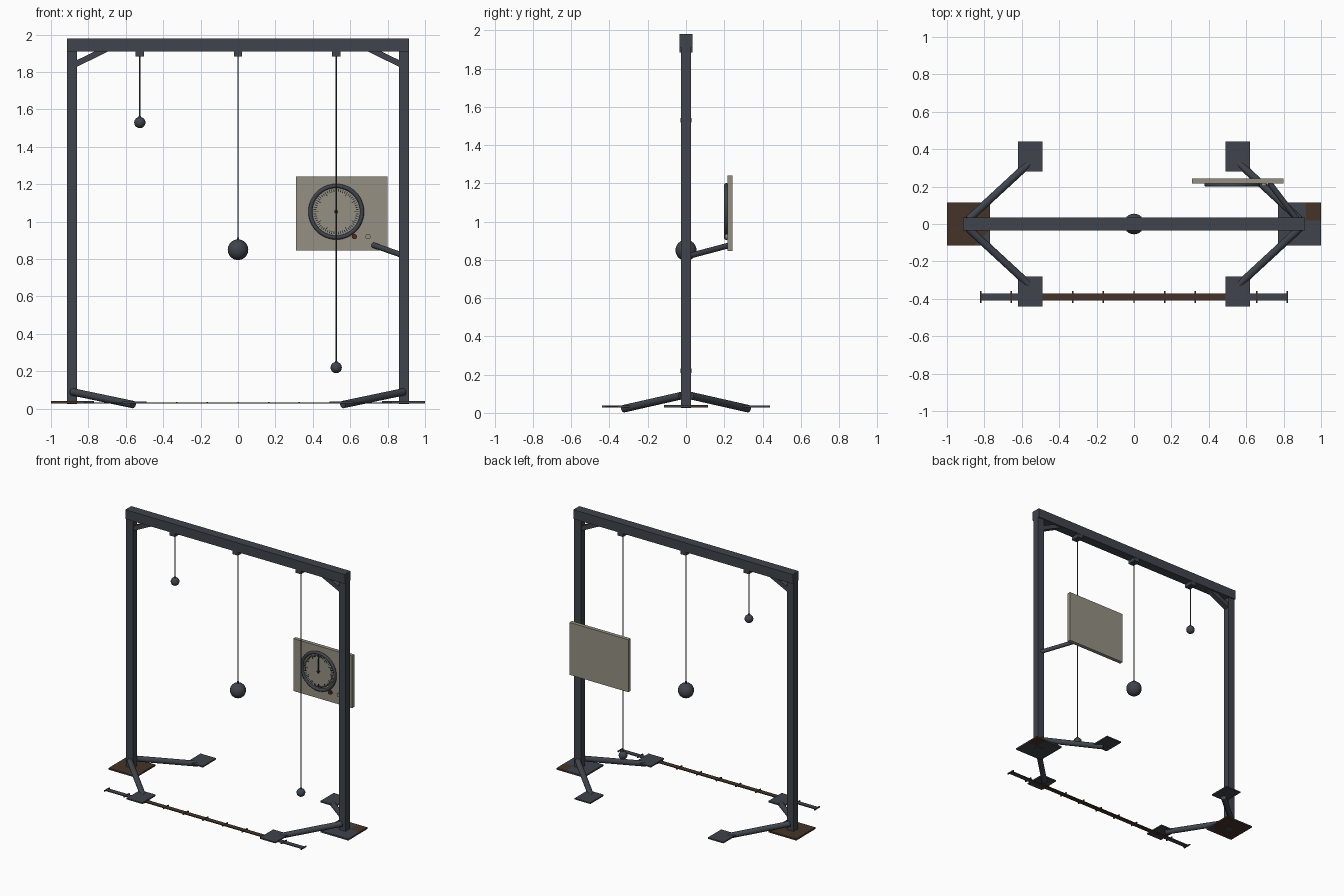
import bpy, bmesh, math
from mathutils import Vector, Matrix

cube = bpy.data.objects.get("Cube")
if cube:
    bpy.data.objects.remove(cube, do_unlink=True)


def material(name, rgb):
    m = bpy.data.materials.new(name)
    m.use_nodes = True
    col = (*rgb, 1)
    m.diffuse_color = col
    m.node_tree.nodes["Principled BSDF"].inputs["Base Color"].default_value = col
    return m


STEEL = material("slate steel", (0.05, 0.058, 0.072))
RUST = material("rust brown", (0.06, 0.034, 0.022))
PANEL = material("warm grey panel", (0.30, 0.28, 0.225))
DARK = material("dark marking", (0.022, 0.025, 0.03))
RED = material("dull red", (0.10, 0.02, 0.015))


def finish(name, bm, mats, smooth=False):
    me = bpy.data.meshes.new(name)
    bm.normal_update()
    bm.to_mesh(me)
    bm.free()
    for m in mats:
        me.materials.append(m)
    ob = bpy.data.objects.new(name, me)
    bpy.context.collection.objects.link(ob)
    if smooth:
        bpy.ops.object.select_all(action="DESELECT")
        ob.select_set(True)
        bpy.context.view_layer.objects.active = ob
        bpy.ops.object.shade_smooth_by_angle(angle=math.radians(40))
    return ob


def add_box(bm, centre, size, turn=Matrix()):
    mat = Matrix.Translation(centre) @ turn @ Matrix.Diagonal((*size, 1))
    bmesh.ops.create_cube(bm, size=1, matrix=mat)


def box(name, centre, size, mat=STEEL, turn=Matrix()):
    bm = bmesh.new()
    add_box(bm, centre, size, turn)
    return finish(name, bm, [mat])


def rod(name, a, b, r, mat=STEEL, sides=16):
    a, b = Vector(a), Vector(b)
    d = b - a
    turn = d.to_track_quat("Z", "Y").to_matrix().to_4x4()
    bm = bmesh.new()
    bmesh.ops.create_cone(bm, cap_ends=True, segments=sides, radius1=r, radius2=r,
                          depth=d.length, matrix=Matrix.Translation((a + b) / 2) @ turn)
    return finish(name, bm, [mat], True)


def worn_plate(name, centre, size, cuts, rusty):
    """Flat plate sliced along the cuts, with rust where the rule holds."""
    bm = bmesh.new()
    add_box(bm, centre, size)
    for co, no in cuts:
        bmesh.ops.bisect_plane(bm, geom=bm.verts[:] + bm.edges[:] + bm.faces[:],
                               plane_co=co, plane_no=no)
    for f in bm.faces:
        f.material_index = int(rusty(f.calc_center_median()))
    return finish(name, bm, [STEEL, RUST])


# Portal frame
box("top_beam", (0, 0, 1.945), (1.83, 0.07, 0.07))
for side, s in (("left", 1), ("right", -1)):
    box(side + "_post", (s * 0.887, 0, 0.97), (0.055, 0.052, 1.89))
    box(side + "_corner_brace", (s * 0.775, 0, 1.888), (0.25, 0.04, 0.032),
        turn=Matrix.Rotation(s * math.radians(26), 4, "Y"))
    # Splayed legs and their foot pads
    for end, t in (("back", 1), ("front", -1)):
        rod(f"{side}_{end}_leg", (s * 0.885, t * 0.025, 0.09),
            (s * 0.56, t * 0.325, 0.022), 0.02)
        box(f"{side}_{end}_foot", (s * 0.555, t * 0.36, 0.034), (0.13, 0.16, 0.01))

# Base plates under the posts
worn_plate("right_base_plate", (-0.885, 0, 0.034), (0.23, 0.23, 0.012),
           [((-0.77, -0.03, 0), (1, -1, 0))], lambda c: c.x - c.y < -0.74)
worn_plate("left_base_plate", (0.885, 0, 0.034), (0.23, 0.23, 0.012),
           [((0.92, 0, 0), (1, 0, 0)), ((0, 0.02, 0), (0, 1, 0))],
           lambda c: c.x > 0.92 and c.y > 0.02)

# Floor measuring rail with cross ticks
worn_plate("floor_rail", (0, -0.39, 0.03), (1.64, 0.036, 0.006),
           [((s * 0.62, 0, 0), (1, 0, 0)) for s in (-1, 1)], lambda c: abs(c.x) < 0.62)
bm = bmesh.new()
for i in range(11):
    add_box(bm, (-0.82 + i * 0.164, -0.39, 0.031), (0.008, 0.064, 0.008))
finish("rail_ticks", bm, [RUST])

# Three pendulums of different lengths
for label, x, z, r in (("short", -0.525, 1.53, 0.03), ("middle", 0, 0.85, 0.055),
                       ("long", 0.525, 0.22, 0.03)):
    box(label + "_pendulum_mount", (x, 0, 1.898), (0.045, 0.066, 0.03))
    rod(label + "_pendulum_wire", (x, 0, 1.89), (x, 0, z), 0.0035, sides=8)
    rod(label + "_pendulum_collar", (x, 0, z + r * 0.9), (x, 0, z + r * 1.2), 0.007, sides=10)
    bm = bmesh.new()
    bmesh.ops.create_uvsphere(bm, u_segments=32, v_segments=16, radius=r,
                              matrix=Matrix.Translation((x, 0, z)))
    finish(label + "_pendulum_bob", bm, [STEEL], True)

# Instrument panel and its support arm
box("instrument_panel", (0.555, 0.23, 1.043), (0.49, 0.028, 0.395), PANEL)
rod("panel_arm", (0.88, 0.015, 0.82), (0.725, 0.218, 0.874), 0.015)

# Dial: face, raised rim, radial ticks, needle and hub
DX, DZ = 0.525, 1.053
rod("dial_face", (DX, 0.218, DZ), (DX, 0.211, DZ), 0.135, PANEL, 48)
bpy.ops.mesh.primitive_torus_add(major_radius=0.138, minor_radius=0.011, major_segments=48,
                                 minor_segments=10, location=(DX, 0.21, DZ),
                                 rotation=(math.pi / 2, 0, 0))
rim = bpy.context.object
rim.name = "dial_rim"
rim.data.materials.append(STEEL)
bpy.ops.object.shade_smooth_by_angle(angle=math.radians(40))

bm = bmesh.new()
for i in range(60):
    a = i * math.tau / 60
    length = 0.026 if i % 5 == 0 else 0.015
    mid = 0.121 - length / 2
    add_box(bm, (DX + mid * math.sin(a), 0.21, DZ + mid * math.cos(a)),
            (0.004, 0.004, length), Matrix.Rotation(a, 4, "Y"))
finish("dial_ticks", bm, [DARK])
box("dial_needle", (DX, 0.206, DZ + 0.04), (0.006, 0.004, 0.11), DARK)
rod("dial_hub", (DX, 0.212, DZ), (DX, 0.2, DZ), 0.01, DARK)

# Panel buttons
rod("red_button", (0.622, 0.218, 0.92), (0.622, 0.203, 0.92), 0.014, RED)
rod("pale_button", (0.695, 0.218, 0.92), (0.695, 0.203, 0.92), 0.014, PANEL)
